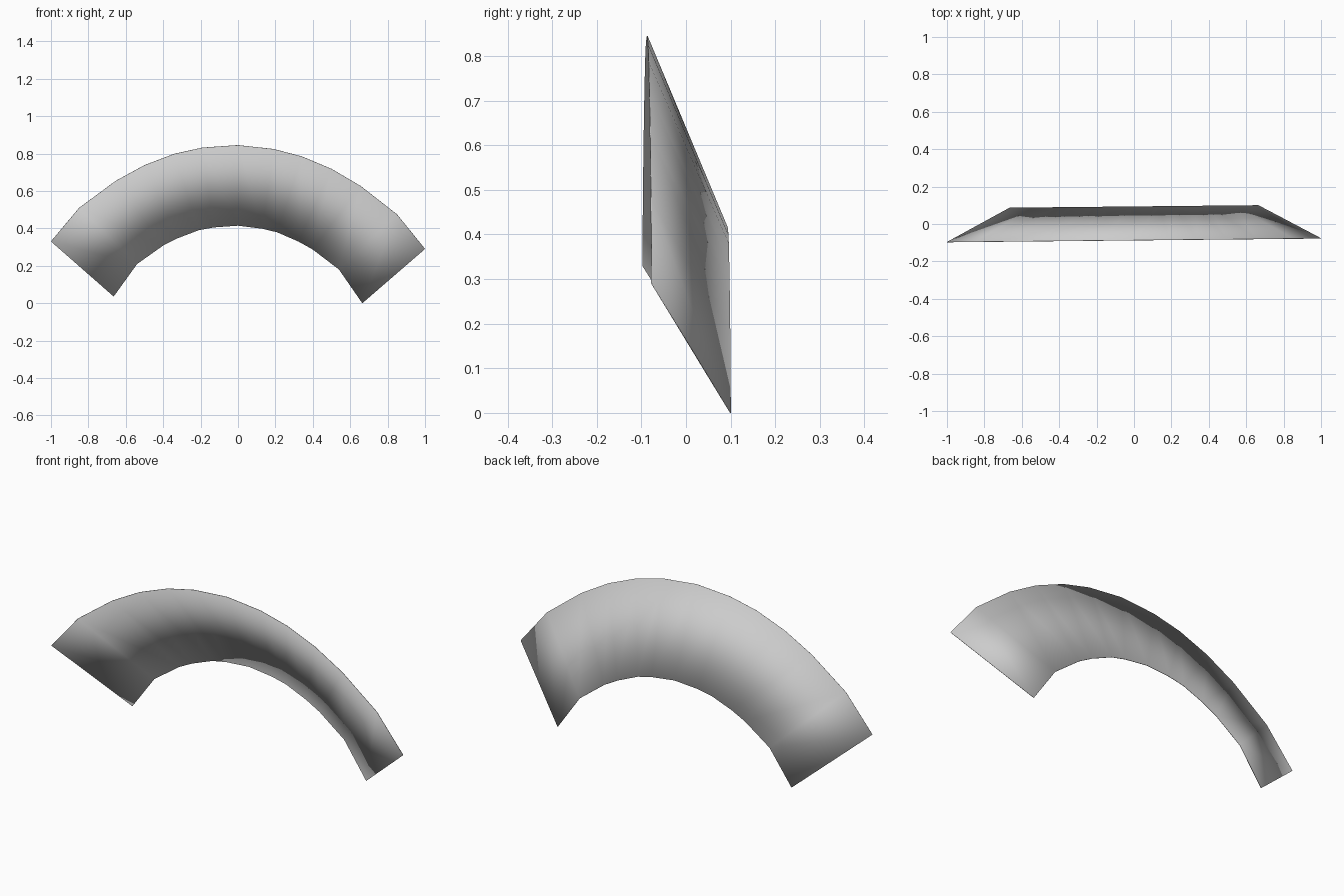
import bpy
from mathutils import Vector

if "Cube" in bpy.data.objects:
    bpy.data.objects.remove(bpy.data.objects["Cube"])

# half outlines (x, z) of the outer front rim and the inner back rim, crown to end
OUTER = [(0, .845), (.19, .828), (.34, .792), (.5, .728), (.655, .64), (.85, .492), (1, .31)]
INNER = [(0, .415), (.13, .402), (.21, .385), (.325, .338), (.40, .298), (.54, .195), (.665, .018)]


def rim(half, y):
    """Mirror a half outline and give it the slight lean and twist."""
    full = [(-x, z) for x, z in reversed(half[1:])] + half
    k = .018 / half[-1][0] if y > 0 else .02
    return [Vector((x, y + .01 * x, z - k * x)) for x, z in full]


outer, inner = rim(OUTER, -.087), rim(INNER, .093)
n = len(outer)

# sloped arched band, a single strip of quads between both rims
mesh = bpy.data.meshes.new("arched_band")
mesh.from_pydata(outer + inner, [],
                 [(i, i + 1, n + i + 1, n + i) for i in range(n - 1)])
mesh.update()
# the upper, rear side faces out
if mesh.polygons[n // 2].normal.y < 0:
    mesh.flip_normals()
mesh.polygons.foreach_set("use_smooth", [True] * (n - 1))
band = bpy.data.objects.new("arched_band", mesh)
bpy.context.collection.objects.link(band)

# paper-thin closed shell, smooth all over so the rims shade as rounded
shell = band.modifiers.new("thin_shell", 'SOLIDIFY')
shell.thickness = .002
shell.offset = 0
